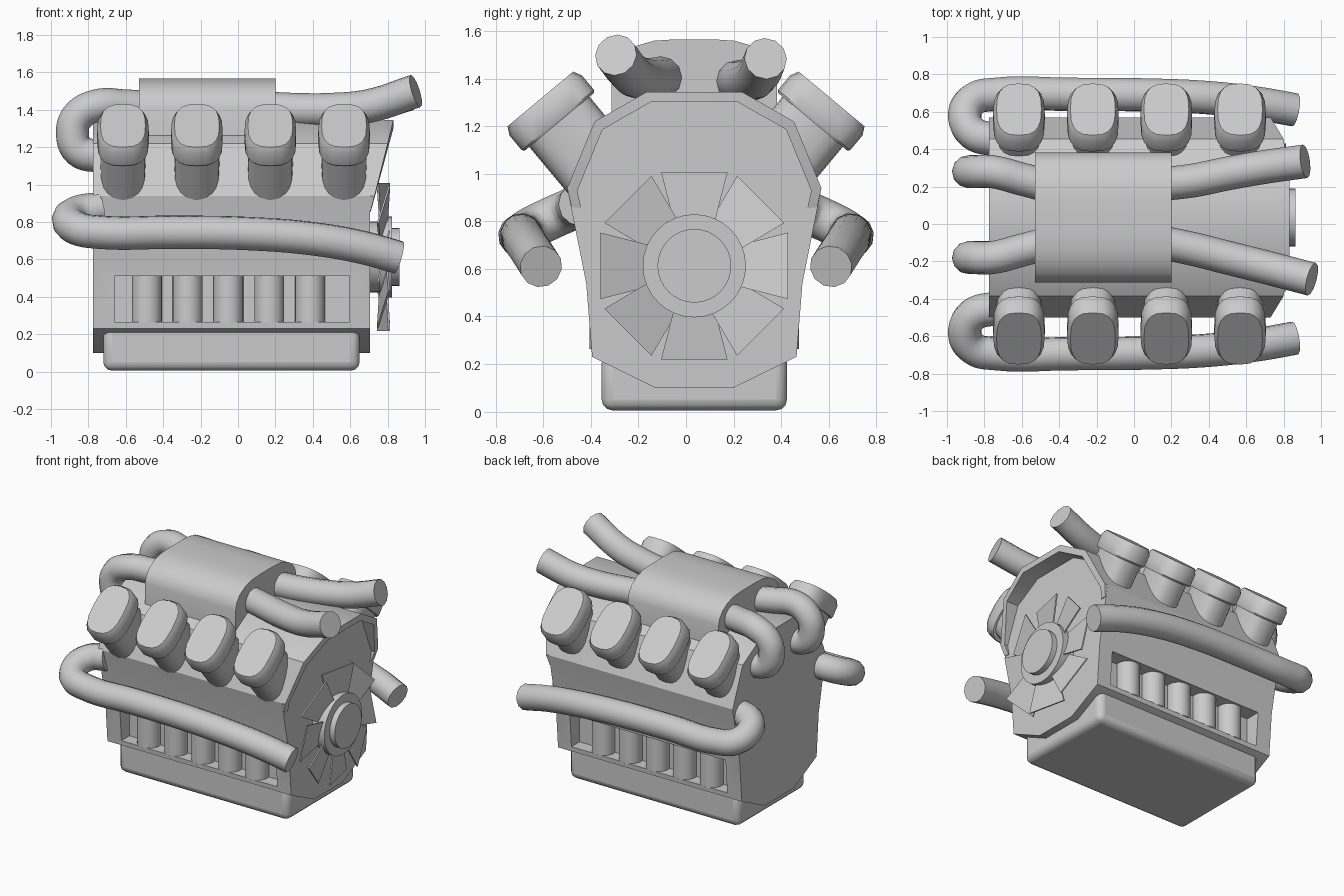
import bpy, bmesh, math
from mathutils import Vector, Matrix

if "Cube" in bpy.data.objects:
    bpy.data.objects.remove(bpy.data.objects["Cube"])

YC = 0.035  # centre line of the block


def finish(ob, angle=32):
    bpy.ops.object.select_all(action='DESELECT')
    ob.select_set(True)
    bpy.context.view_layer.objects.active = ob
    bpy.ops.object.shade_smooth_by_angle(angle=math.radians(angle))
    return ob


def loft(name, rings, smooth=True):
    """Skin closed rings of equal length and cap both ends."""
    bm = bmesh.new()
    vs = [[bm.verts.new(p) for p in r] for r in rings]
    n = len(rings[0])
    for a, b in zip(vs, vs[1:]):
        for i in range(n):
            j = (i + 1) % n
            bm.faces.new((a[i], a[j], b[j], b[i]))
    bm.faces.new(vs[0])
    bm.faces.new(vs[-1])
    bmesh.ops.recalc_face_normals(bm, faces=bm.faces)
    me = bpy.data.meshes.new(name)
    bm.to_mesh(me)
    bm.free()
    ob = bpy.data.objects.new(name, me)
    bpy.context.collection.objects.link(ob)
    return finish(ob) if smooth else ob


def mirrored(half):
    """Half profile (half width, z) to a full closed outline."""
    return [(YC + h, z) for h, z in half] + [(YC - h, z) for h, z in reversed(half)]


def prism(name, outline, x0, x1, smooth=True):
    return loft(name, [[(x, y, z) for y, z in outline] for x in (x0, x1)], smooth)


def box(name, x, y, z):
    return prism(name, [(y[0], z[0]), (y[1], z[0]), (y[1], z[1]), (y[0], z[1])], *x, False)


def cylinder(name, r, depth, loc, rot=(0, 0, 0), sides=24):
    bpy.ops.mesh.primitive_cylinder_add(vertices=sides, radius=r, depth=depth, location=loc, rotation=rot)
    ob = bpy.context.object
    ob.name = name
    return finish(ob)


def pipe(name, pts, r=0.09):
    cu = bpy.data.curves.new(name, 'CURVE')
    cu.dimensions = '3D'
    cu.bevel_depth = r
    cu.bevel_resolution = 4
    cu.resolution_u = 6
    cu.use_fill_caps = True
    sp = cu.splines.new('BEZIER')
    sp.bezier_points.add(len(pts) - 1)
    for bp, p in zip(sp.bezier_points, pts):
        bp.co = p
        bp.handle_left_type = bp.handle_right_type = 'AUTO'
    ob = bpy.data.objects.new(name, cu)
    bpy.context.collection.objects.link(ob)
    bpy.ops.object.select_all(action='DESELECT')
    ob.select_set(True)
    bpy.context.view_layer.objects.active = ob
    bpy.ops.object.convert(target='MESH')
    return finish(bpy.context.object, 45)


# Engine block with a recessed window on each side
half = [(.165, .10), (.43, .23), (.455, .54), (.535, .94), (.42, 1.22), (.2, 1.345)]
block = prism("engine_block", mirrored(half), -.775, .705, False)
for s in (1, -1):
    ys = sorted((YC + s * .34, YC + s * .7))
    cut = box("window_cutter", (-.66, .595), ys, (.265, .51))
    cut.hide_render = True
    mod = block.modifiers.new("window", 'BOOLEAN')
    mod.operation = 'DIFFERENCE'
    mod.solver = 'EXACT'
    mod.object = cut
    bpy.context.view_layer.objects.active = block
    bpy.ops.object.modifier_apply(modifier=mod.name)
    bpy.data.objects.remove(cut)
finish(block)

# Flared hood around the upper front end
rings = []
for y, z in mirrored([(.517, .86), (.535, .94), (.42, 1.22), (.2, 1.345)]):
    yi, zi = YC + (y - YC) * .92, .8 + (z - .8) * .92
    xf = .71 + (z - .86) * .25
    rings.append([(.69, y, z), (xf, y, z), (xf, yi, zi), (.69, yi, zi)])
loft("front_hood", rings)

# Oil pan
pan = box("oil_pan", (-.72, .65), (YC - .39, YC + .39), (.005, .25))
bev = pan.modifiers.new("bevel", 'BEVEL')
bev.width = .045
bev.segments = 3
finish(pan)

# Cylinders standing in the side windows
for s in (1, -1):
    for i in range(5):
        cylinder("side_cylinder", .08, .25, (-.487 + i * .218, YC + s * .36, .387))

# Top cover
prism("top_cover", mirrored([(.3475, 1.22), (.3475, 1.41), (.335, 1.46), (.30, 1.505),
                             (.24, 1.54), (.17, 1.56), (.08, 1.566)]), -.53, .2)


# Angled heads: rounded stem with a flared cap
def oval(d, sx, st, x, s):
    u = Vector((0, s * .64, .768))
    t = Vector((0, -s * .768, .64))
    c = Vector((x, s * .613, 1.315)) + u * d
    pts = []
    for k in range(20):
        a = 2 * math.pi * k / 20
        ca, sa = math.cos(a), math.sin(a)
        e = 0.72
        px = math.copysign(abs(ca) ** e, ca) * sx
        pt = math.copysign(abs(sa) ** e, sa) * st
        pts.append(c + Vector((px, 0, 0)) + t * pt)
    return pts


for s in (1, -1):
    for x in (-.615, -.22, .173, .567):
        loft("head_stem", [oval(d, .12, .165, x, s) for d in (-.5, -.08)])
        loft("head_cap", [oval(d, a, b, x, s) for d, a, b in
                          ((-.125, .132, .19), (-.115, .138, .198), (-.035, .138, .198), (0, .12, .18))])

# Side exhaust pipes
for s in (1, -1):
    path = [(-.74, .45, .87), (-.86, .485, .85), (-.905, .575, .81), (-.86, .665, .765), (-.74, .693, .745),
            (-.35, .693, .745), (.05, .69, .738), (.4, .675, .71), (.66, .645, .665), (.86, .61, .61)]
    pipe("exhaust_pipe", [(x, s * y, z) for x, y, z in path])

# Upper hoses: looped at the rear, free ends at the front
for y0, y1 in ((.2, .28), (-.1, -.18)):
    pipe("rear_hose", [(-.45, y0, 1.41), (-.6, (y0 + y1) / 2, 1.42), (-.76, y1, 1.42), (-.86, y1, 1.36),
                       (-.885, y1, 1.27), (-.85, y1, 1.18), (-.74, y1, 1.15)], .088)
pipe("front_hose", [(.1, .21, 1.39), (.3, .23, 1.39), (.5, .27, 1.395), (.7, .305, 1.42), (.915, .335, 1.485)])
pipe("front_hose", [(.1, -.09, 1.41), (.3, -.13, 1.40), (.5, -.18, 1.40), (.7, -.23, 1.42), (.95, -.295, 1.50)])

# Fan: hub, cap and eight pitched blades
FZ = .613
turn = (0, math.pi / 2, 0)
cylinder("fan_hub", .217, .065, (.79, YC, FZ), turn, 32)
cylinder("fan_shaft", .19, .1, (.74, YC, FZ), turn, 32)
cylinder("fan_cap", .155, .06, (.833, YC, FZ), turn, 32)
for k in range(8):
    m = Matrix.Translation((.778, YC, FZ)) @ Matrix.Rotation(k * math.pi / 4, 4, 'X')
    quad = [(-.085, .18), (.085, .18), (.14, .395), (-.14, .395)]
    loft("fan_blade", [[m @ Vector((w * .22 + dx, w, r)) for w, r in quad] for dx in (-.005, .005)])
